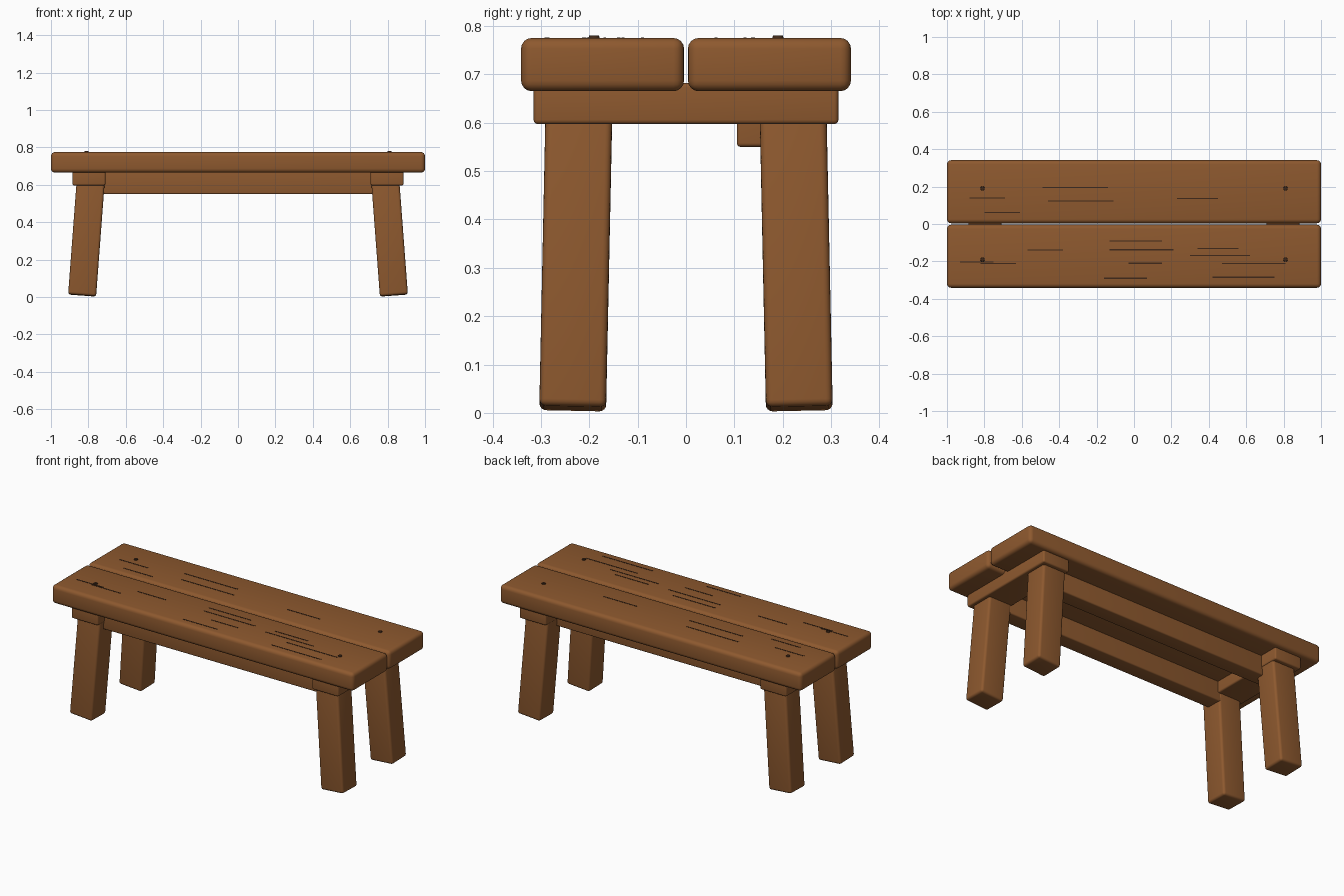
import bpy
import bmesh
import math
from mathutils import Matrix, Vector

default_cube = bpy.data.objects.get("Cube")
if default_cube:
    bpy.data.objects.remove(default_cube, do_unlink=True)


def make_material(name, color):
    mat = bpy.data.materials.new(name)
    mat.use_nodes = True
    mat.diffuse_color = color
    mat.node_tree.nodes["Principled BSDF"].inputs["Base Color"].default_value = color
    return mat


wood = make_material("brown wood", (0.27, 0.1, 0.028, 1))
dark = make_material("dark grain", (0.05, 0.022, 0.01, 1))


def finish(name, bm, material, smooth=True):
    mesh = bpy.data.meshes.new(name)
    bm.to_mesh(mesh)
    bm.free()
    mesh.materials.append(material)
    obj = bpy.data.objects.new(name, mesh)
    bpy.context.collection.objects.link(obj)
    if smooth:
        bpy.ops.object.select_all(action="DESELECT")
        obj.select_set(True)
        bpy.context.view_layer.objects.active = obj
        bpy.ops.object.shade_smooth_by_angle(angle=math.radians(40))
    return obj


def add_box(bm, low, high):
    low, high = Vector(low), Vector(high)
    matrix = Matrix.Translation((low + high) / 2) @ Matrix.Diagonal((*(high - low), 1))
    bmesh.ops.create_cube(bm, size=1, matrix=matrix)


def rounded_box(name, low, high, radius, slant=None):
    """Box between two corners, with rounded edges and an optional turn."""
    bm = bmesh.new()
    add_box(bm, low, high)
    bmesh.ops.bevel(bm, geom=bm.edges[:], offset=radius, segments=4,
                    profile=0.5, affect="EDGES", clamp_overlap=True)
    if slant:
        bm.transform(slant)
    return finish(name, bm, wood)


# Seat: two thick planks with a narrow gap
rounded_box("front_plank", (-1, -0.341, 0.665), (1, -0.004, 0.775), 0.022)
rounded_box("back_plank", (-1, 0.004, 0.665), (1, 0.341, 0.775), 0.022)

# Long rails beneath the seat
rounded_box("front_rail", (-0.8, -0.25, 0.55), (0.8, -0.155, 0.672), 0.008)
rounded_box("back_rail", (-0.8, 0.105, 0.55), (0.8, 0.2, 0.672), 0.008)

# Cross cleats and splayed legs at both ends
for side, sx in (("right", -1), ("left", 1)):
    x = 0.797 * sx
    rounded_box(side + "_cleat", (x - 0.088, -0.315, 0.597),
                (x + 0.088, 0.315, 0.682), 0.009)
    for end, sy in (("front", -1), ("back", 1)):
        top = Matrix.Translation((0.786 * sx, 0.221 * sy, 0.64))
        splay = (Matrix.Rotation(math.radians(-4.3 * sx), 4, "Y")
                 @ Matrix.Rotation(math.radians(1.2 * sy), 4, "X"))
        rounded_box(f"{end}_{side}_leg", (-0.075, -0.069, -0.633),
                    (0.075, 0.069, 0.01), 0.014, top @ splay)

# Nail heads on the seat
for side, sx in (("right", -1), ("left", 1)):
    for end, sy in (("front", -1), ("back", 1)):
        bm = bmesh.new()
        bmesh.ops.create_cone(bm, cap_ends=True, segments=12, radius1=0.013,
                              radius2=0.01, depth=0.008,
                              matrix=Matrix.Translation((0.81 * sx, 0.19 * sy, 0.776)))
        finish(f"{end}_{side}_nail", bm, dark)

# Thin wood grain streaks: start x, end x, y
streaks = [
    (-0.49, -0.14, 0.195), (-0.46, -0.11, 0.122), (-0.88, -0.69, 0.14),
    (-0.8, -0.61, 0.062), (0.23, 0.45, 0.137), (-0.13, 0.15, -0.09),
    (-0.57, -0.38, -0.14), (-0.13, 0.21, -0.138), (0.34, 0.56, -0.13),
    (0.3, 0.62, -0.168), (-0.03, 0.15, -0.21), (0.47, 0.81, -0.212),
    (-0.16, 0.07, -0.29), (0.42, 0.75, -0.285), (-0.93, -0.75, -0.203),
    (-0.82, -0.63, -0.212),
]
bm = bmesh.new()
for start, end, y in streaks:
    add_box(bm, (start, y - 0.003, 0.773), (end, y + 0.003, 0.7765))
finish("wood_grain", bm, dark, smooth=False)
